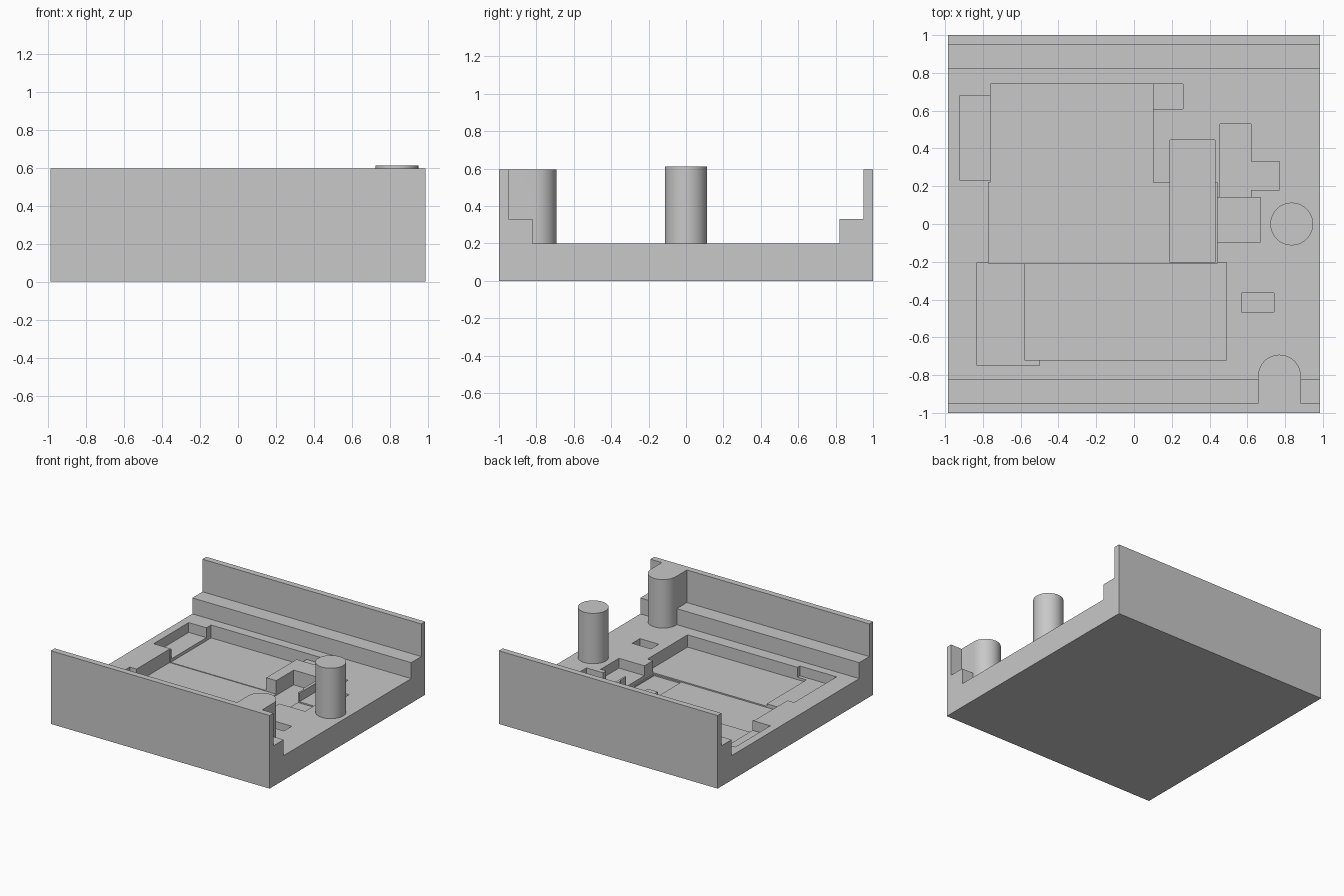
import bpy, bmesh, math

old = bpy.data.objects.get("Cube")
if old:
    bpy.data.objects.remove(old, do_unlink=True)

grey = bpy.data.materials.new("plain_grey")
grey.use_nodes = True
GREY = (0.58, 0.58, 0.58, 1)
grey.diffuse_color = GREY
grey.node_tree.nodes["Principled BSDF"].inputs["Base Color"].default_value = GREY

FLOOR, TOP = 0.2, 0.595


def prism(name, points, direction):
    """Extrude a closed polygon along a direction."""
    bm = bmesh.new()
    face = bm.faces.new([bm.verts.new(p) for p in points])
    moved = bmesh.ops.extrude_face_region(bm, geom=[face])["geom"]
    verts = [v for v in moved if isinstance(v, bmesh.types.BMVert)]
    bmesh.ops.translate(bm, verts=verts, vec=direction)
    bmesh.ops.recalc_face_normals(bm, faces=bm.faces)
    mesh = bpy.data.meshes.new(name)
    bm.to_mesh(mesh)
    bm.free()
    mesh.materials.append(grey)
    obj = bpy.data.objects.new(name, mesh)
    bpy.context.collection.objects.link(obj)
    return obj


def combine(target, other, operation):
    """Apply a boolean, then drop the helper."""
    mod = target.modifiers.new("combine", 'BOOLEAN')
    mod.operation, mod.solver, mod.object = operation, 'EXACT', other
    bpy.context.view_layer.objects.active = target
    bpy.ops.object.modifier_apply(modifier=mod.name)
    bpy.data.objects.remove(other, do_unlink=True)


def smooth(obj):
    bpy.ops.object.select_all(action='DESELECT')
    obj.select_set(True)
    bpy.context.view_layer.objects.active = obj
    bpy.ops.object.shade_smooth_by_angle(angle=math.radians(30))


# Tray: mirrored channel section with stepped walls
half = [(1, 0), (1, TOP), (0.95, TOP), (0.95, 0.33), (0.82, 0.33), (0.82, FLOOR)]
section = half + [(-y, z) for y, z in reversed(half)]
tray = prism("tray", [(-0.985, y, z) for y, z in section], (1.97, 0, 0))

# Floor pockets: x range, y range, depth
pockets = [
    (-0.77, 0.44, -0.21, 0.22, 0.11),    # middle
    (0.19, 0.43, -0.205, 0.445, 0.12),   # cross strip
    (-0.76, 0.10, 0.21, 0.74, 0.105),    # rear
    (-0.92, -0.75, 0.23, 0.68, 0.08),    # rear side tab
    (0.09, 0.26, 0.61, 0.74, 0.05),      # rear corner tab
    (-0.58, 0.49, -0.72, -0.205, 0.10),  # front
    (-0.83, -0.50, -0.75, -0.205, 0.08), # front side tab
    (0.43, 0.67, -0.095, 0.14, 0.08),    # socket
    (0.455, 0.62, 0.13, 0.53, 0.07),     # branch
    (0.61, 0.77, 0.18, 0.33, 0.07),      # branch arm
    (0.57, 0.74, -0.465, -0.365, 0.06),  # small slot
]
for x0, x1, y0, y1, depth in pockets:
    z = FLOOR - depth
    corners = [(x0, y0, z), (x1, y0, z), (x1, y1, z), (x0, y1, z)]
    combine(tray, prism("pocket_cutter", corners, (0, 0, depth + 0.04)), 'DIFFERENCE')

# Round-nosed post built into the front wall
R = 0.113
nose = [(0.77 + R * math.cos(math.pi * i / 32), -0.805 + R * math.sin(math.pi * i / 32), 0.15)
        for i in range(33)]
outline = nose + [(0.77 - R, -0.97, 0.15), (0.77 + R, -0.97, 0.15)]
combine(tray, prism("wall_post", outline, (0, 0, TOP - 0.15)), 'UNION')
smooth(tray)

# Free-standing round post
ring = [(0.835 + R * math.cos(math.tau * i / 64), R * math.sin(math.tau * i / 64), FLOOR - 0.01)
        for i in range(64)]
post = prism("round_post", ring, (0, 0, 0.61 - FLOOR + 0.01))
smooth(post)
